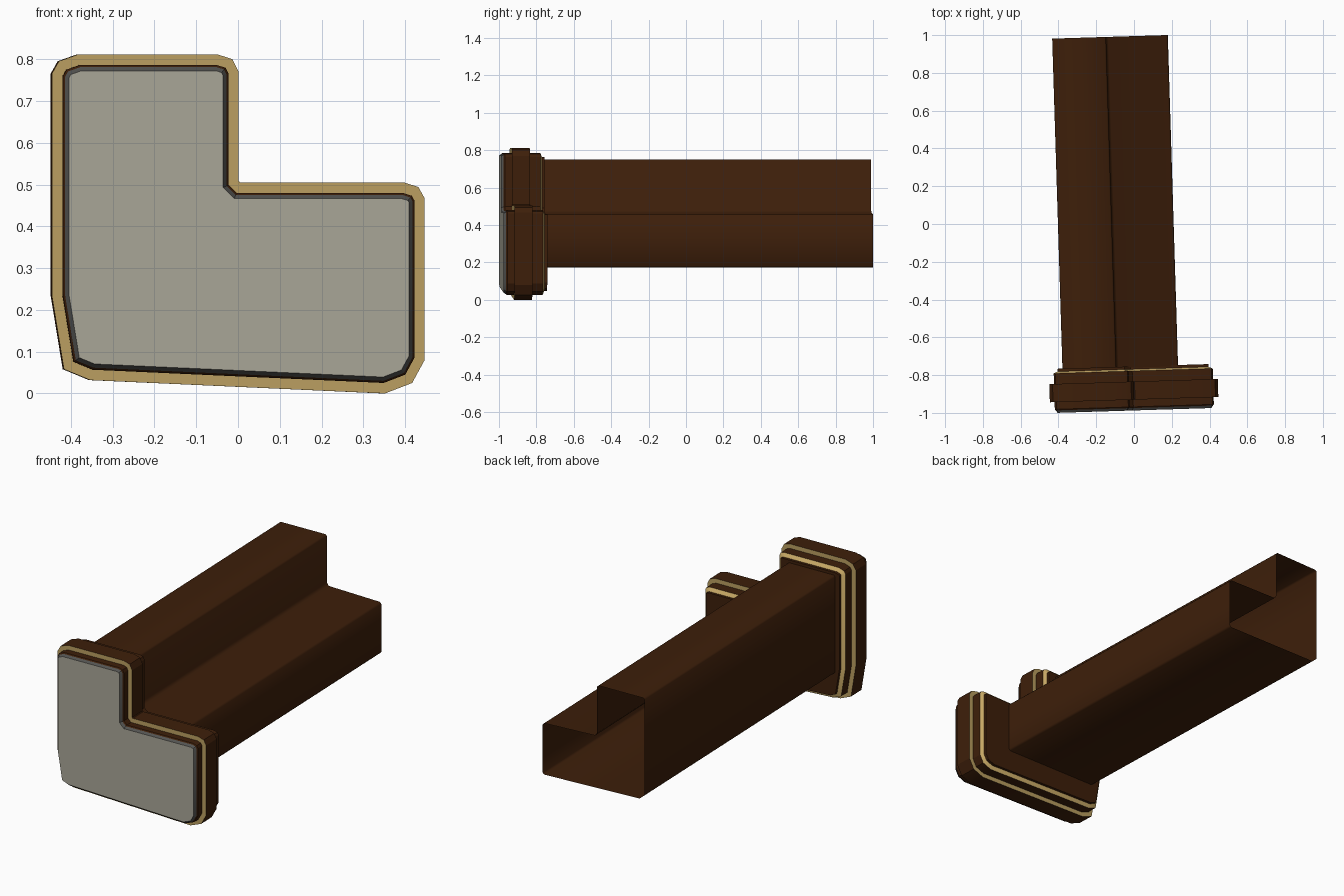
import bpy, bmesh, math
from mathutils import Vector

if "Cube" in bpy.data.objects:
    bpy.data.objects.remove(bpy.data.objects["Cube"])

SKEW = 0.031      # the whole beam is turned slightly about z
PIVOT_Y = -0.88


def material(name, rgb):
    m = bpy.data.materials.new(name)
    m.diffuse_color = (*rgb, 1)
    m.use_nodes = True
    m.node_tree.nodes["Principled BSDF"].inputs["Base Color"].default_value = m.diffuse_color
    return m


BROWN = material("dark_brown", (0.047, 0.0135, 0.003))
GOLD = material("gold_trim", (0.50, 0.35, 0.12))
GRAY = material("warm_gray", (0.40, 0.385, 0.315))
BRIGHT = material("bright_gold", (0.70, 0.48, 0.16))
SLATE = material("dark_slate", (0.085, 0.085, 0.08))
MATS = [BROWN, GOLD, GRAY, BRIGHT, SLATE]


def inset(pts, d):
    """Mitred inward offset of a clockwise outline."""
    out = []
    n = len(pts)
    for i in range(n):
        a, b, c = (Vector(pts[(i + k) % n]) for k in (-1, 0, 1))
        e1, e2 = (b - a).normalized(), (c - b).normalized()
        n1, n2 = Vector((e1.y, -e1.x)), Vector((e2.y, -e2.x))
        out.append(b + (n1 + n2) * (d / (1 + n1.dot(n2))))
    return out


def loft(name, outline, layers, colours, front=None, back=None, angle=25):
    """Join outlines at (depth, inset) layers; one colour index per strip."""
    bm = bmesh.new()
    rings = []
    for v, d in layers:
        rings.append([bm.verts.new((p[0] - SKEW * v, PIVOT_Y + v + SKEW * p[0], p[1]))
                      for p in inset(outline, d)])
    n = len(outline)
    for r0, r1, col in zip(rings, rings[1:], colours):
        for i in range(n):
            j = (i + 1) % n
            bm.faces.new((r0[i], r1[i], r1[j], r0[j])).material_index = col
    if front is not None:
        bm.faces.new(rings[0]).material_index = front
    if back is not None:
        bm.faces.new(rings[-1][::-1]).material_index = back
    bmesh.ops.recalc_face_normals(bm, faces=bm.faces)
    me = bpy.data.meshes.new(name)
    bm.to_mesh(me)
    bm.free()
    for m in MATS:
        me.materials.append(m)
    ob = bpy.data.objects.new(name, me)
    bpy.context.collection.objects.link(ob)
    bpy.ops.object.select_all(action='DESELECT')
    ob.select_set(True)
    bpy.context.view_layer.objects.active = ob
    bpy.ops.object.shade_smooth_by_angle(angle=math.radians(angle))
    return ob


# L-shaped end cap with a raised middle band and gold step faces
cap_outline = [(-0.447, 0.765), (-0.43, 0.795), (-0.385, 0.811), (-0.05, 0.811),
               (-0.015, 0.80), (0.0, 0.77), (0.0, 0.509), (0.004, 0.505),
               (0.395, 0.505), (0.43, 0.494), (0.445, 0.467), (0.445, 0.08),
               (0.415, 0.025), (0.35, 0.0), (-0.355, 0.032), (-0.418, 0.058),
               (-0.447, 0.235)]
loft("end_cap", cap_outline,
     [(-0.107, 0.039), (-0.094, 0.030), (-0.088, 0.025), (-0.05, 0.025), (-0.05, 0),
      (0.046, 0), (0.046, 0.025), (0.102, 0.025), (0.111, 0.046), (0.126, 0.046)],
     [4, 0, 0, 1, 0, 1, 0, 3, 0], front=2, back=0)

# hollow L-shaped beam, open at the far end
beam_outline = [(-0.375, 0.742), (-0.367, 0.75), (-0.098, 0.75), (-0.09, 0.742),
                (-0.09, 0.484), (-0.078, 0.468), (0.228, 0.458), (0.237, 0.449),
                (0.237, 0.182), (0.228, 0.173), (-0.345, 0.187), (-0.375, 0.212)]
loft("beam", beam_outline, [(0.12, 0), (1.873, 0)], [0], angle=180)
